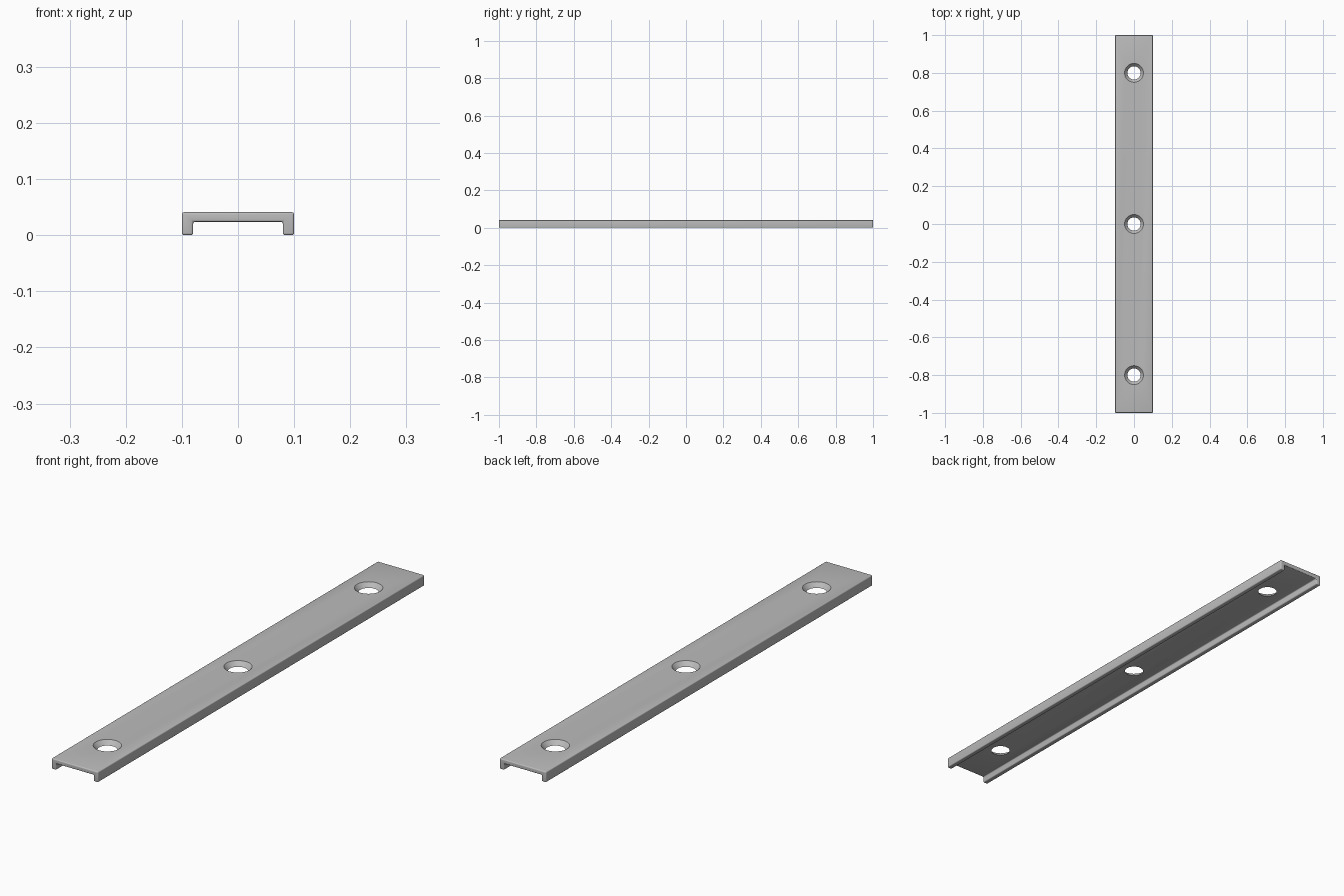
import bpy
import bmesh
import math
from mathutils import Matrix, Vector

default_cube = bpy.data.objects.get("Cube")
if default_cube:
    bpy.data.objects.remove(default_cube, do_unlink=True)

HALF_W, INNER_W, HALF_L = 0.1, 0.08, 1.0
TOP, WEB = 0.041, 0.024          # upper face and underside of the web
RIM_R, HOLE_R = 0.05, 0.035      # countersink radii at those two heights

grey = bpy.data.materials.new("satin_grey")
grey.use_nodes = True
grey.diffuse_color = (0.5, 0.5, 0.5, 1)
grey.node_tree.nodes["Principled BSDF"].inputs["Base Color"].default_value = (0.5, 0.5, 0.5, 1)


def add_object(name, bm):
    bmesh.ops.recalc_face_normals(bm, faces=bm.faces)
    mesh = bpy.data.meshes.new(name)
    bm.to_mesh(mesh)
    bm.free()
    obj = bpy.data.objects.new(name, mesh)
    bpy.context.collection.objects.link(obj)
    return obj


# Channel strip: mirrored U profile extruded along its length
half = [(HALF_W, TOP), (HALF_W, 0), (INNER_W, 0), (INNER_W, WEB)]
profile = half + [(-x, z) for x, z in reversed(half)]
bm = bmesh.new()
face = bm.faces.new([bm.verts.new((x, -HALF_L, z)) for x, z in profile])
ext = bmesh.ops.extrude_face_region(bm, geom=[face])
verts = [g for g in ext["geom"] if isinstance(g, bmesh.types.BMVert)]
bmesh.ops.translate(bm, verts=verts, vec=Vector((0, 2 * HALF_L, 0)))
strip = add_object("channel_strip", bm)
strip.data.materials.append(grey)

# Countersunk screw holes, cones running past both faces of the web
depth = TOP - WEB
flare = RIM_R - HOLE_R
bm = bmesh.new()
for y in (-0.8, 0, 0.8):
    bmesh.ops.create_cone(bm, cap_ends=True, segments=48, depth=3 * depth,
                          radius1=HOLE_R - flare, radius2=RIM_R + flare,
                          matrix=Matrix.Translation((0, y, (TOP + WEB) / 2)))
cutter = add_object("hole_cutter", bm)
cutter.data.materials.append(grey)
cutter.hide_render = True

# Round all edges of the strip, then cut the holes
bevel = strip.modifiers.new("rounded_edges", 'BEVEL')
bevel.width = 0.004
bevel.segments = 4
holes = strip.modifiers.new("screw_holes", 'BOOLEAN')
holes.operation = 'DIFFERENCE'
holes.solver = 'EXACT'
holes.object = cutter

bpy.ops.object.select_all(action='DESELECT')
strip.select_set(True)
bpy.context.view_layer.objects.active = strip
for name in ("rounded_edges", "screw_holes"):
    bpy.ops.object.modifier_apply(modifier=name)
bpy.data.objects.remove(cutter, do_unlink=True)
bpy.ops.object.shade_smooth_by_angle(angle=math.radians(32))
